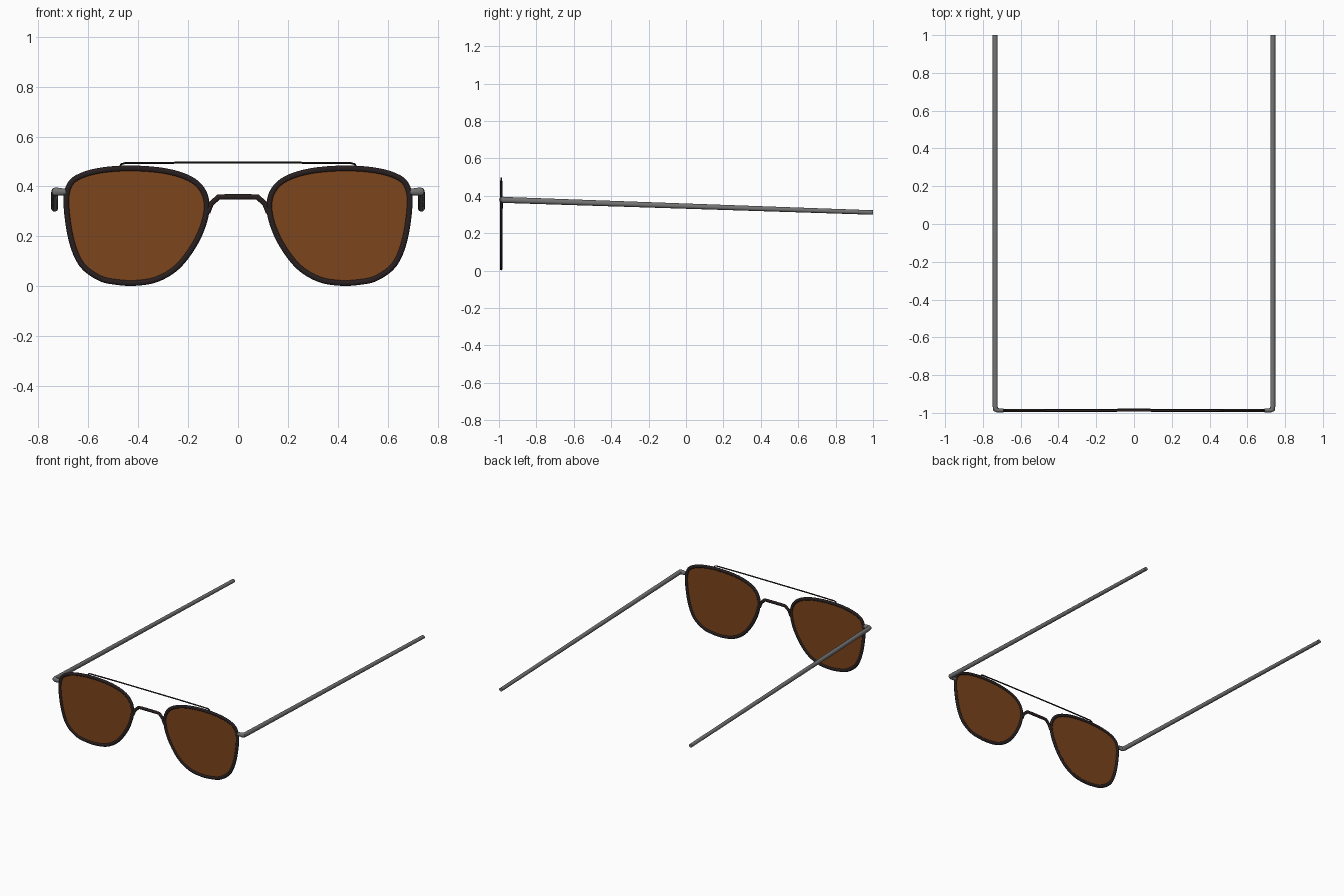
import bpy, bmesh, math
from mathutils import Vector

if "Cube" in bpy.data.objects:
    bpy.data.objects.remove(bpy.data.objects["Cube"])

Y_FRONT = -0.988
Y, Z = Vector((0, 1, 0)), Vector((0, 0, 1))


def material(name, color):
    m = bpy.data.materials.new(name)
    m.diffuse_color = color
    m.use_nodes = True
    m.node_tree.nodes["Principled BSDF"].inputs["Base Color"].default_value = m.diffuse_color
    return m


rim_mat = material("dark_rim", (0.022, 0.014, 0.014, 1))
lens_mat = material("amber_lens", (0.2, 0.058, 0.012, 1))
grey_mat = material("temple_grey", (0.17, 0.17, 0.17, 1))


def finish(bm, name, mat, mirror):
    bmesh.ops.recalc_face_normals(bm, faces=bm.faces)
    me = bpy.data.meshes.new(name)
    bm.to_mesh(me)
    bm.free()
    me.materials.append(mat)
    ob = bpy.data.objects.new(name, me)
    bpy.context.collection.objects.link(ob)
    if mirror:
        ob.modifiers.new("mirror", 'MIRROR').use_mirror_merge = False
    bpy.ops.object.select_all(action='DESELECT')
    ob.select_set(True)
    bpy.context.view_layer.objects.active = ob
    bpy.ops.object.shade_smooth_by_angle(angle=math.radians(46))
    return ob


def sweep(name, path, sizes, ref, mat, closed=False, mirror=False, sides=10):
    """Sweep an elliptical section; sizes = (half width, half height along ref) per point."""
    bm = bmesh.new()
    rings, n = [], len(path)
    for i, p in enumerate(path):
        a = path[i - 1] if closed or i else p
        b = path[(i + 1) % n] if closed or i < n - 1 else p
        side = (b - a).normalized().cross(ref).normalized()
        w, h = sizes[i] if isinstance(sizes, list) else sizes
        rings.append([bm.verts.new(p + side * w * math.cos(k * math.tau / sides)
                                   + ref * h * math.sin(k * math.tau / sides))
                      for k in range(sides)])
    for i in range(n if closed else n - 1):
        r, s = rings[i], rings[(i + 1) % n]
        for k in range(sides):
            j = (k + 1) % sides
            bm.faces.new((r[k], r[j], s[j], s[k]))
    if not closed:
        bm.faces.new(rings[0])
        bm.faces.new(rings[-1])
    return finish(bm, name, mat, mirror)


def smooth_loop(pts, steps=4):
    """Closed Catmull-Rom curve through the points."""
    out, n = [], len(pts)
    for i in range(n):
        a, b, c, d = (pts[(i + k - 1) % n] for k in range(4))
        for s in range(steps):
            t = s / steps
            out.append(0.5 * (2 * b + (c - a) * t + (2 * a - 5 * b + 4 * c - d) * t * t
                              + (3 * b - a - 3 * c + d) * t ** 3))
    return out


# Outer outline of one rim, anticlockwise seen from the front
outline = [(0.41, 0.002), (0.49, 0.006), (0.56, 0.023), (0.635, 0.08), (0.678, 0.18),
           (0.699, 0.32), (0.69, 0.40), (0.65, 0.445), (0.56, 0.474), (0.43, 0.484),
           (0.29, 0.473), (0.19, 0.442), (0.135, 0.395), (0.114, 0.33), (0.126, 0.25),
           (0.166, 0.16), (0.235, 0.07), (0.32, 0.018)]
outer = smooth_loop([Vector((x, Y_FRONT, z)) for x, z in outline])
center = []
for i, p in enumerate(outer):
    t = (outer[(i + 1) % len(outer)] - outer[i - 1]).normalized()
    center.append(p + Vector((-t.z, 0, t.x)) * 0.0115)

# Rims
sweep("rim", center, (0.0115, 0.008), Y, rim_mat, closed=True, mirror=True)

# Lenses
bm = bmesh.new()
face = bm.faces.new([bm.verts.new(p - Y * 0.002) for p in center])
ext = bmesh.ops.extrude_face_region(bm, geom=[face])
bmesh.ops.translate(bm, vec=Y * 0.004,
                    verts=[v for v in ext["geom"] if isinstance(v, bmesh.types.BMVert)])
if not face.is_valid or len(bm.faces) < len(center) + 2:
    bm.faces.new([v for v in bm.verts if v.co.y < Y_FRONT])
finish(bm, "lens", lens_mat, True)

# Nose bridge
half = [(0.122, 0.295), (0.108, 0.33), (0.079, 0.357), (0.05, 0.358)]
pts = [(-x, z) for x, z in half] + [(x, z) for x, z in reversed(half)]
sweep("nose_bridge", [Vector((x, Y_FRONT + (0.003 if abs(x) < 0.09 else 0), z)) for x, z in pts],
      [(0.011, 0.008)] * 8, Y, rim_mat)

# Thin brow bar
half = [(0.472, 0.48), (0.468, 0.489), (0.455, 0.493), (0.25, 0.495)]
pts = [(-x, z) for x, z in half] + [(x, z) for x, z in reversed(half)]
sweep("brow_bar", [Vector((x, Y_FRONT, z)) for x, z in pts], (0.004, 0.005), Y, rim_mat, sides=8)

# Temple arms with their bent hinge ends
arm = [(0.692, -0.987, 0.378), (0.722, -0.987, 0.379), (0.733, -0.982, 0.379),
       (0.735, -0.965, 0.378), (0.735, 1.0, 0.311)]
sweep("temple_arm", [Vector(p) for p in arm],
      [(0.01, 0.013), (0.012, 0.016), (0.014, 0.017), (0.0135, 0.016), (0.0135, 0.012)],
      Z, grey_mat, mirror=True, sides=12)
